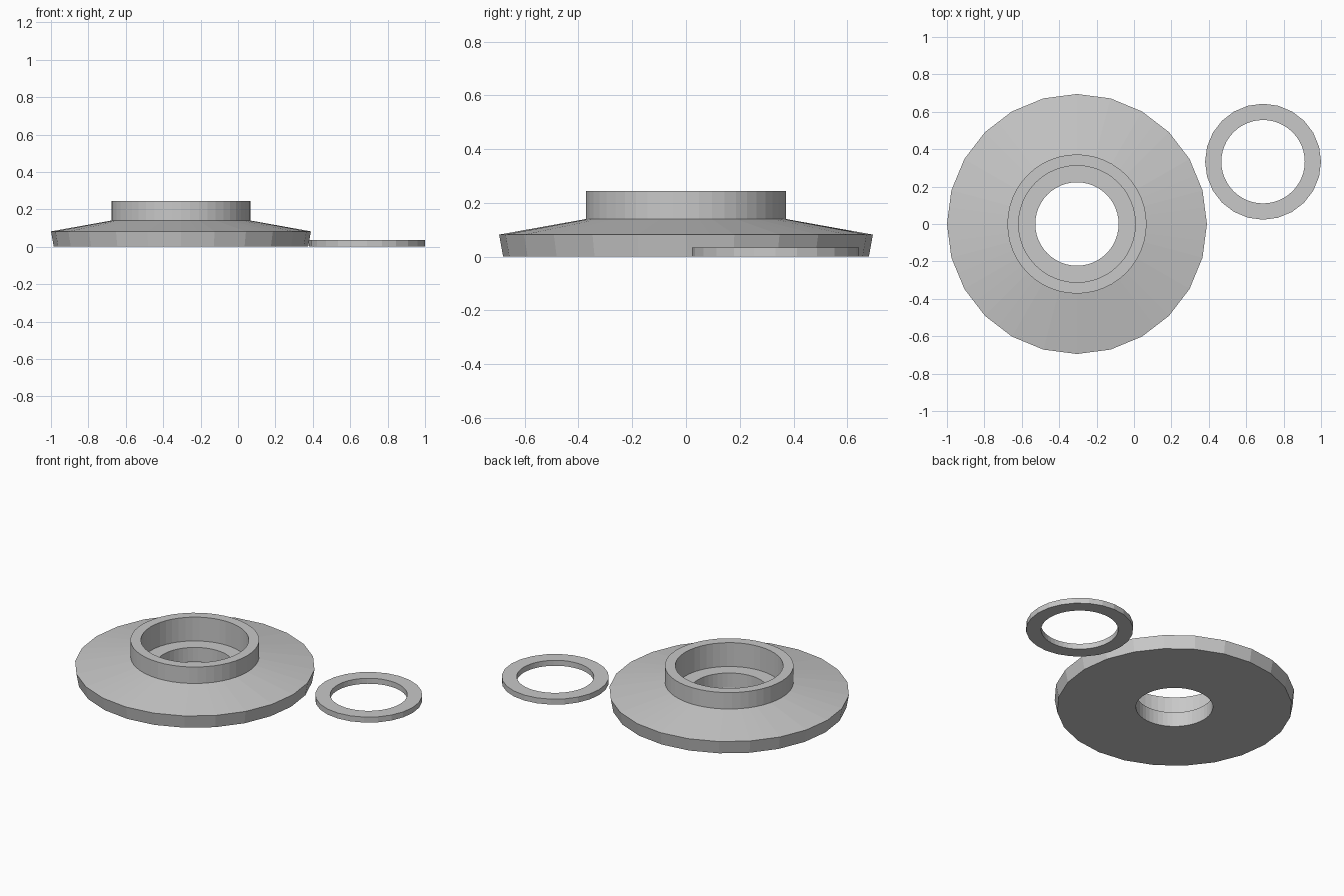
import bpy, bmesh
from math import cos, sin, pi

cube = bpy.data.objects.get("Cube")
if cube:
    bpy.data.objects.remove(cube, do_unlink=True)

metal = bpy.data.materials.new("light_grey")
metal.use_nodes = True
grey = (0.58, 0.58, 0.58, 1)
metal.diffuse_color = grey
metal.node_tree.nodes["Principled BSDF"].inputs["Base Color"].default_value = grey

SIDES = 24  # coarse outer rims; bores and collar use twice as many


def lathe(name, profile, location):
    """Revolve a closed loop of (radius, height, is_coarse) points."""
    bm = bmesh.new()
    steps = SIDES * 2
    rings = []
    for i in range(steps):
        a = 2 * pi * i / steps
        ring = []
        for r, z, coarse in profile:
            if coarse and i % 2:
                r *= cos(pi / SIDES)  # midpoint of a flat side
            ring.append(bm.verts.new((r * cos(a), r * sin(a), z)))
        rings.append(ring)
    n = len(profile)
    for i in range(steps):
        a, b = rings[i], rings[(i + 1) % steps]
        for j in range(n):
            k = (j + 1) % n
            bm.faces.new((a[j], b[j], b[k], a[k]))
    bmesh.ops.recalc_face_normals(bm, faces=bm.faces)
    mesh = bpy.data.meshes.new(name)
    bm.to_mesh(mesh)
    bm.free()
    mesh.materials.append(metal)
    obj = bpy.data.objects.new(name, mesh)
    obj.location = location
    bpy.context.collection.objects.link(obj)
    return obj


# Sloped flange with raised collar, counterbore and through hole
lathe("collared_flange", [
    (0.223, 0, False), (0.68, 0, True), (0.695, 0.082, True),
    (0.372, 0.14, False), (0.372, 0.245, False),
    (0.312, 0.245, False), (0.312, 0.093, False), (0.223, 0.093, False),
], (-0.305, 0, 0))

# Loose flat washer beside it
lathe("flat_ring", [
    (0.223, 0, False), (0.31, 0, True),
    (0.31, 0.035, True), (0.223, 0.035, False),
], (0.69, 0.333, 0))
